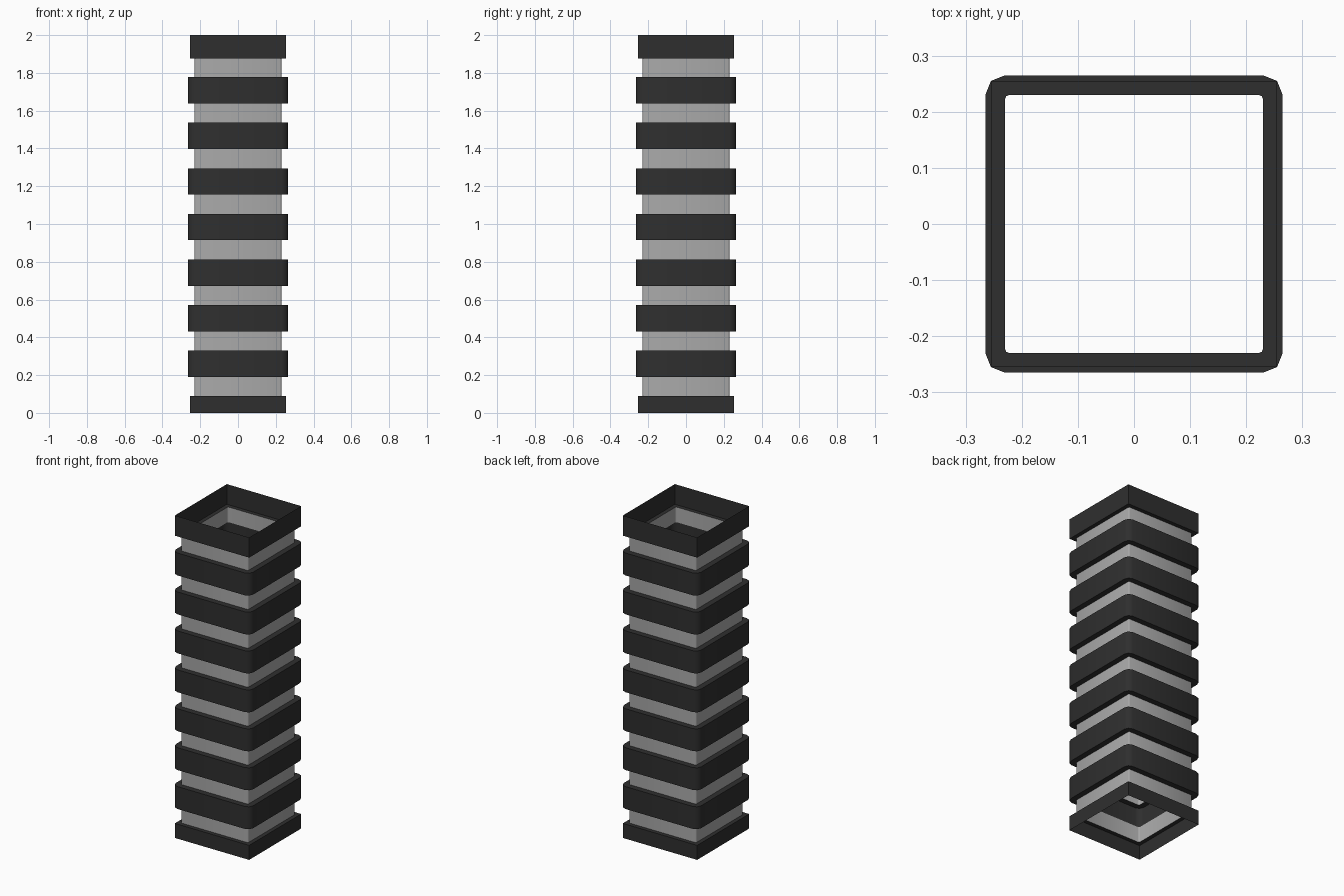
import bpy, bmesh, math

if "Cube" in bpy.data.objects:
    bpy.data.objects.remove(bpy.data.objects["Cube"])


def material(name, v):
    m = bpy.data.materials.new(name)
    m.diffuse_color = (v, v, v, 1)
    m.use_nodes = True
    m.node_tree.nodes["Principled BSDF"].inputs["Base Color"].default_value = m.diffuse_color
    return m


DARK = material("dark rubber", 0.028)
GREY = material("grey fabric", 0.40)

# Corner profiles (first corner), each repeated by quarter turns
COLLAR = [(0.255, 0.23), (0.255, 0.255), (0.23, 0.255)]
RING = [(0.265, 0.23), (0.255, 0.255), (0.23, 0.265)]
SLEEVE = [(0.23, 0.222), (0.2277, 0.2277), (0.222, 0.23)]


def sheet(name, loops, mat):
    """Skin a stack of (corner, z) square loops as an open thin sheet."""
    bm = bmesh.new()
    rows = []
    for corner, z in loops:
        row = []
        for q in range(4):
            c, s = round(math.cos(q * math.pi / 2)), round(math.sin(q * math.pi / 2))
            row += [bm.verts.new((x * c - y * s, x * s + y * c, z)) for x, y in corner]
        rows.append(row)
    for a, b in zip(rows, rows[1:]):
        n = len(a)
        for i in range(n):
            j = (i + 1) % n
            bm.faces.new((a[i], a[j], b[j], b[i]))
    me = bpy.data.meshes.new(name)
    bm.to_mesh(me)
    bm.free()
    me.materials.append(mat)
    ob = bpy.data.objects.new(name, me)
    bpy.context.collection.objects.link(ob)
    bpy.context.view_layer.objects.active = ob
    ob.select_set(True)
    bpy.ops.object.shade_smooth_by_angle(angle=math.radians(50))
    ob.select_set(False)


# End collars: square band with a ledge running in to the sleeve
sheet("bottom_collar", [(COLLAR, 0), (COLLAR, 0.09), (SLEEVE, 0.09)], DARK)
sheet("top_collar", [(SLEEVE, 1.875), (COLLAR, 1.875), (COLLAR, 2.0)], DARK)

# Seven hollow folds with grey sleeves between them
below = 0.09
for k in range(7):
    lo = 0.19 + 0.2415 * k
    hi = lo + 0.139
    sheet(f"fold_{k + 1}", [(SLEEVE, lo), (RING, lo), (RING, hi), (SLEEVE, hi)], DARK)
    sheet(f"sleeve_{k + 1}", [(SLEEVE, below), (SLEEVE, lo)], GREY)
    below = hi
sheet("sleeve_8", [(SLEEVE, below), (SLEEVE, 1.875)], GREY)
